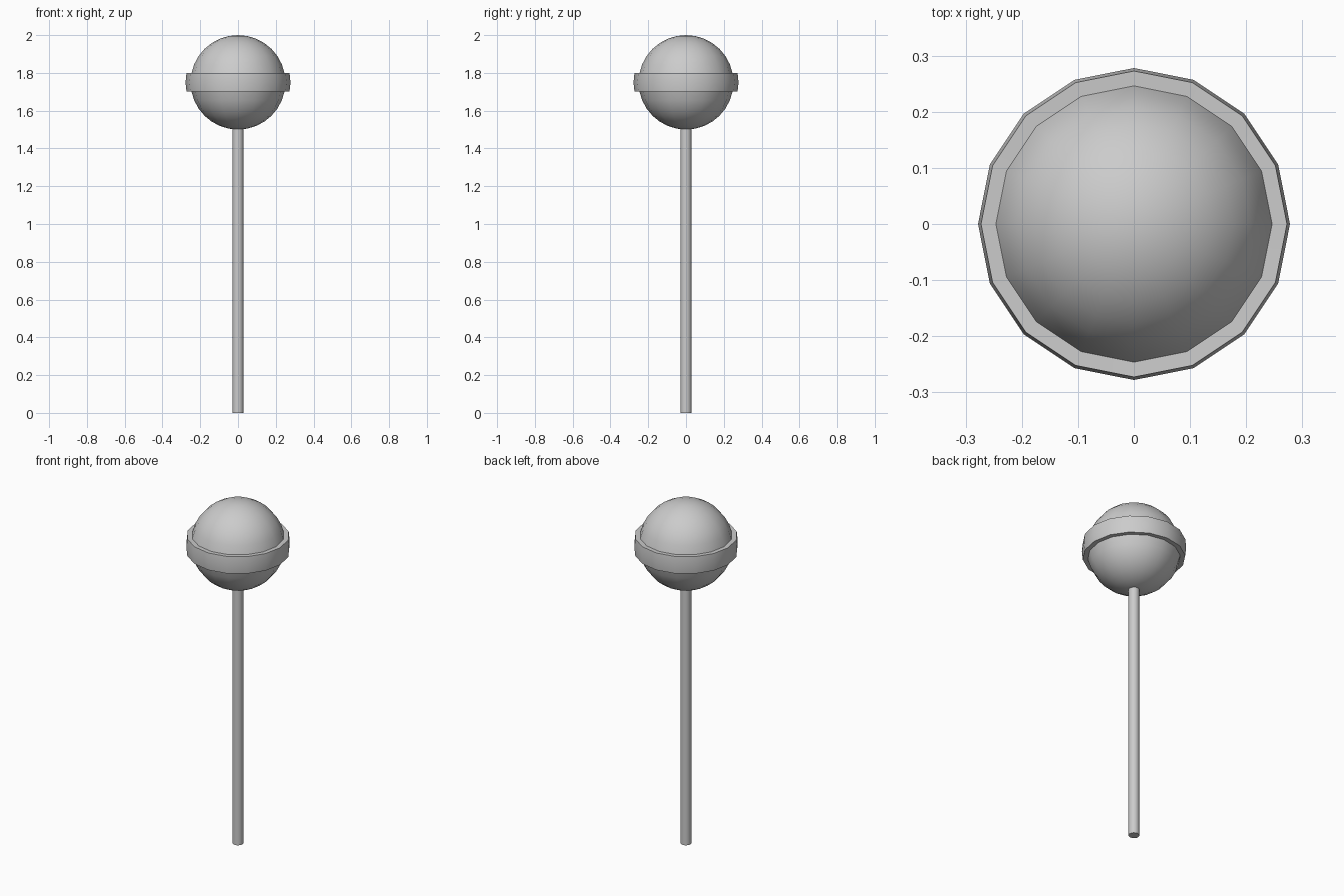
import bpy
import bmesh
from mathutils import Vector

if "Cube" in bpy.data.objects:
    bpy.data.objects.remove(bpy.data.objects["Cube"])

SIDES = 16
CANDY_R, BAND_R, STICK_R, CANDY_Z = 0.251, 0.278, 0.029, 1.75


def finish(name, bm):
    bmesh.ops.recalc_face_normals(bm, faces=bm.faces[:])
    mesh = bpy.data.meshes.new(name)
    bm.to_mesh(mesh)
    bm.free()
    obj = bpy.data.objects.new(name, mesh)
    bpy.context.collection.objects.link(obj)
    bpy.ops.object.select_all(action='DESELECT')
    obj.select_set(True)
    bpy.context.view_layer.objects.active = obj
    bpy.ops.object.shade_smooth_by_angle(angle=0.6)
    return obj


# Candy ball: the two rows of faces at the equator are extruded into a band
bm = bmesh.new()
bmesh.ops.create_uvsphere(bm, u_segments=SIDES, v_segments=16, radius=1)
bmesh.ops.scale(bm, verts=bm.verts[:], vec=Vector((CANDY_R, CANDY_R, 0.25)))
belt = [f for f in bm.faces if abs(f.calc_center_median().z) < 0.04]
grown = bmesh.ops.extrude_face_region(bm, geom=belt)["geom"]
bmesh.ops.delete(bm, geom=belt, context='FACES')
rim = [g for g in grown if isinstance(g, bmesh.types.BMVert)]
k = BAND_R / CANDY_R
bmesh.ops.scale(bm, verts=rim, vec=Vector((k, k, 1.02)))
bmesh.ops.translate(bm, verts=bm.verts[:], vec=Vector((0, 0, CANDY_Z)))
finish("candy_ball", bm)

# Stick: reaches slightly into the candy
STICK_TOP = 1.51
bm = bmesh.new()
bmesh.ops.create_cone(bm, cap_ends=True, segments=SIDES, radius1=STICK_R,
                      radius2=STICK_R, depth=STICK_TOP)
bmesh.ops.translate(bm, verts=bm.verts[:], vec=Vector((0, 0, STICK_TOP / 2)))
finish("stick", bm)
